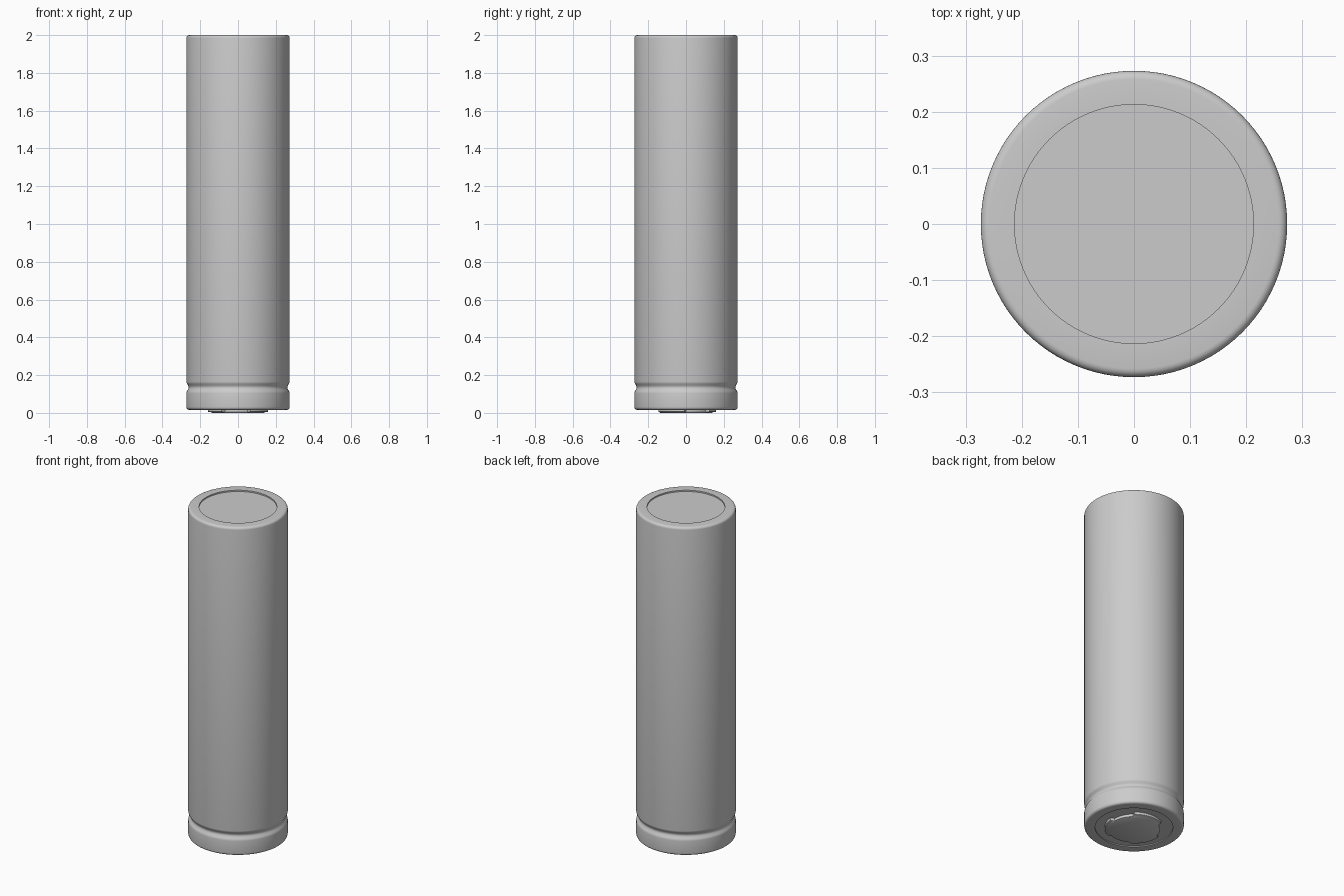
import bpy, bmesh
from math import cos, sin, pi, radians

cube = bpy.data.objects.get("Cube")
if cube:
    bpy.data.objects.remove(cube)

grey = bpy.data.materials.new("plain grey")
grey.use_nodes = True
colour = (0.6, 0.6, 0.6, 1)
grey.diffuse_color = colour
grey.node_tree.nodes["Principled BSDF"].inputs["Base Color"].default_value = colour


def lathe(name, profile, steps=96, shape=None):
    """Revolve (radius, height) points about z; shape may vary the radius by angle."""
    bm = bmesh.new()
    rings = []
    for i, (r, z) in enumerate(profile):
        ring = []
        for k in range(steps):
            a = 2 * pi * k / steps
            q = shape(i, r, a) if shape else r
            ring.append(bm.verts.new((q * cos(a), q * sin(a), z)))
        rings.append(ring)
    for low, high in zip(rings, rings[1:]):
        for k in range(steps):
            n = (k + 1) % steps
            bm.faces.new((low[k], low[n], high[n], high[k]))
    bm.faces.new(rings[0][::-1])
    bm.faces.new(rings[-1])
    bmesh.ops.recalc_face_normals(bm, faces=bm.faces)
    mesh = bpy.data.meshes.new(name)
    bm.to_mesh(mesh)
    bm.free()
    mesh.materials.append(grey)
    obj = bpy.data.objects.new(name, mesh)
    bpy.context.collection.objects.link(obj)
    bpy.ops.object.select_all(action="DESELECT")
    obj.select_set(True)
    bpy.context.view_layer.objects.active = obj
    bpy.ops.object.shade_smooth_by_angle(angle=radians(32))
    return obj


def arc(r, z, radius, start, end, count=5):
    """Points of a rounded corner in the profile plane."""
    angles = [radians(start + (end - start) * i / count) for i in range(count + 1)]
    return [(r + radius * cos(a), z + radius * sin(a)) for a in angles]


# Sleeve with rounded rims, a crimp groove and a recess at both ends
R, RIM, HOLE = 0.273, 0.015, 0.213
BASE, TOP = 0.016, 2.0
groove = [(R - 0.006 * (1 - cos(2 * pi * i / 12)), 0.105 + 0.06 * i / 12)
          for i in range(13)]
sleeve = ([(HOLE, BASE + 0.006), (HOLE, BASE)]
          + arc(R - RIM, BASE + RIM, RIM, -90, 0)
          + groove
          + arc(R - RIM, TOP - RIM, RIM, 0, 90)
          + [(HOLE, TOP), (HOLE, TOP - 0.008)])
lathe("cell_sleeve", sleeve)

# Raised contact button underneath, with three vents between its legs
VENTS = [radians(a) for a in (25, 145, 265)]


def vented(i, r, a):
    in_vent = any(cos(a - v) > cos(radians(26)) for v in VENTS)
    return 0.138 if in_vent and i > 1 else r


button = [(0.136, 0.0), (0.142, 0.003), (0.158, 0.006), (0.16, 0.008), (0.16, 0.024)]
lathe("contact_button", button, 120, vented)
